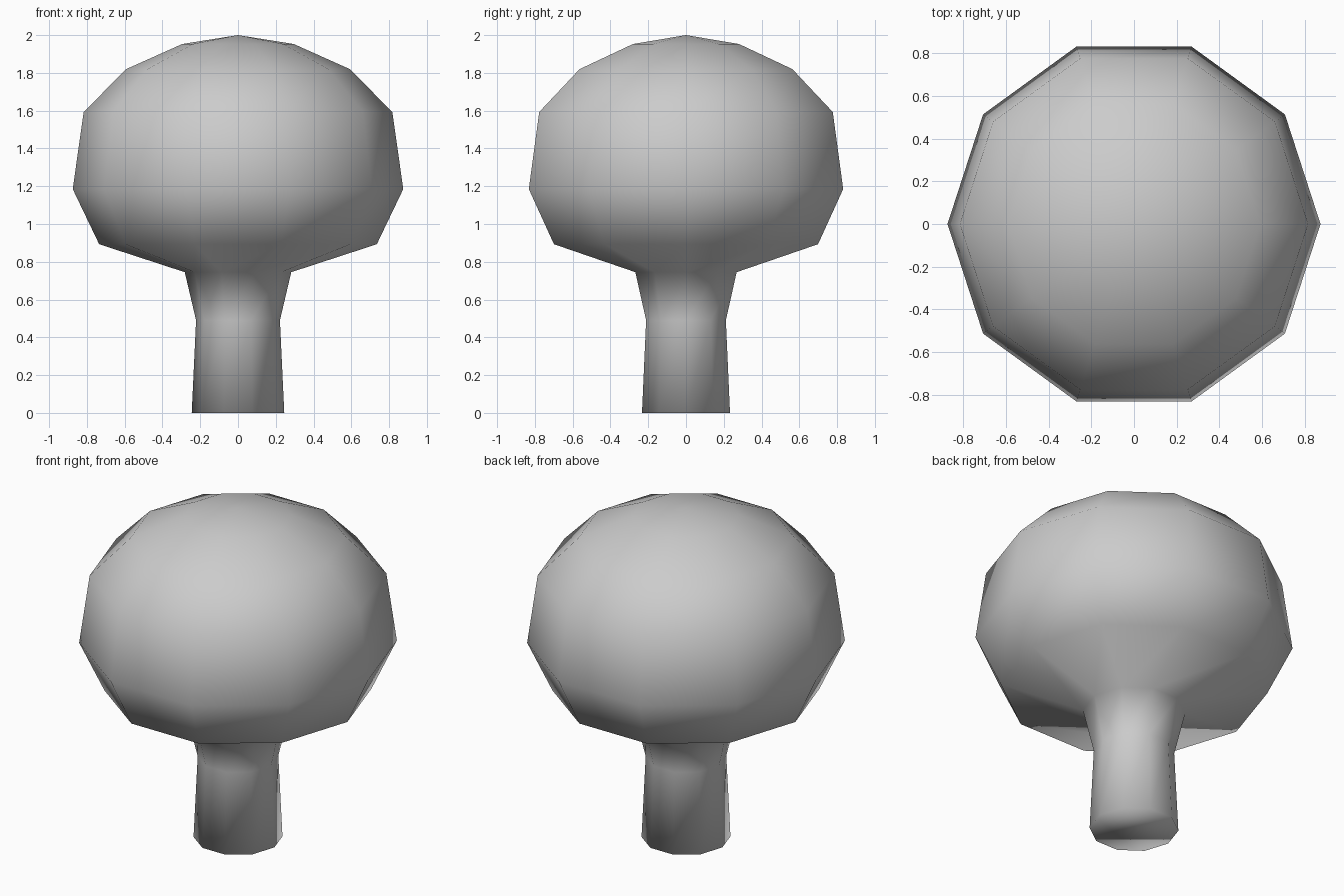
import bpy
import bmesh
from math import cos, sin, tau

cube = bpy.data.objects.get("Cube")
if cube:
    bpy.data.objects.remove(cube, do_unlink=True)

SIDES = 10

# One plain grey for the whole tree
grey = bpy.data.materials.new("plain grey")
grey.use_nodes = True
colour = (0.6, 0.6, 0.6, 1)
grey.diffuse_color = colour
grey.node_tree.nodes["Principled BSDF"].inputs["Base Color"].default_value = colour

# Profile as (radius, height): flared trunk, then rounded crown
profile = [(0.245, 0), (0.222, 0.49), (0.282, 0.745),
           (0.735, 0.893), (0.875, 1.185), (0.817, 1.593),
           (0.592, 1.82), (0.295, 1.953)]


def add_ring(bm, radius, z):
    angles = [tau * i / SIDES for i in range(SIDES)]
    return [bm.verts.new((radius * cos(a), radius * sin(a), z)) for a in angles]


bm = bmesh.new()
rings = [add_ring(bm, r, z) for r, z in profile]

# Walls between neighbouring rings
for low, high in zip(rings, rings[1:]):
    for i in range(SIDES):
        j = (i + 1) % SIDES
        bm.faces.new((low[i], low[j], high[j], high[i]))

# Flat foot and pointed crown top
bm.faces.new(reversed(rings[0]))
tip = bm.verts.new((0, 0, 2))
for i in range(SIDES):
    bm.faces.new((rings[-1][i], rings[-1][(i + 1) % SIDES], tip))

# Smooth shading runs unbroken over trunk and crown
for face in bm.faces:
    face.smooth = True

mesh = bpy.data.meshes.new("tree")
bm.to_mesh(mesh)
bm.free()
mesh.materials.append(grey)
tree = bpy.data.objects.new("tree", mesh)
bpy.context.collection.objects.link(tree)
